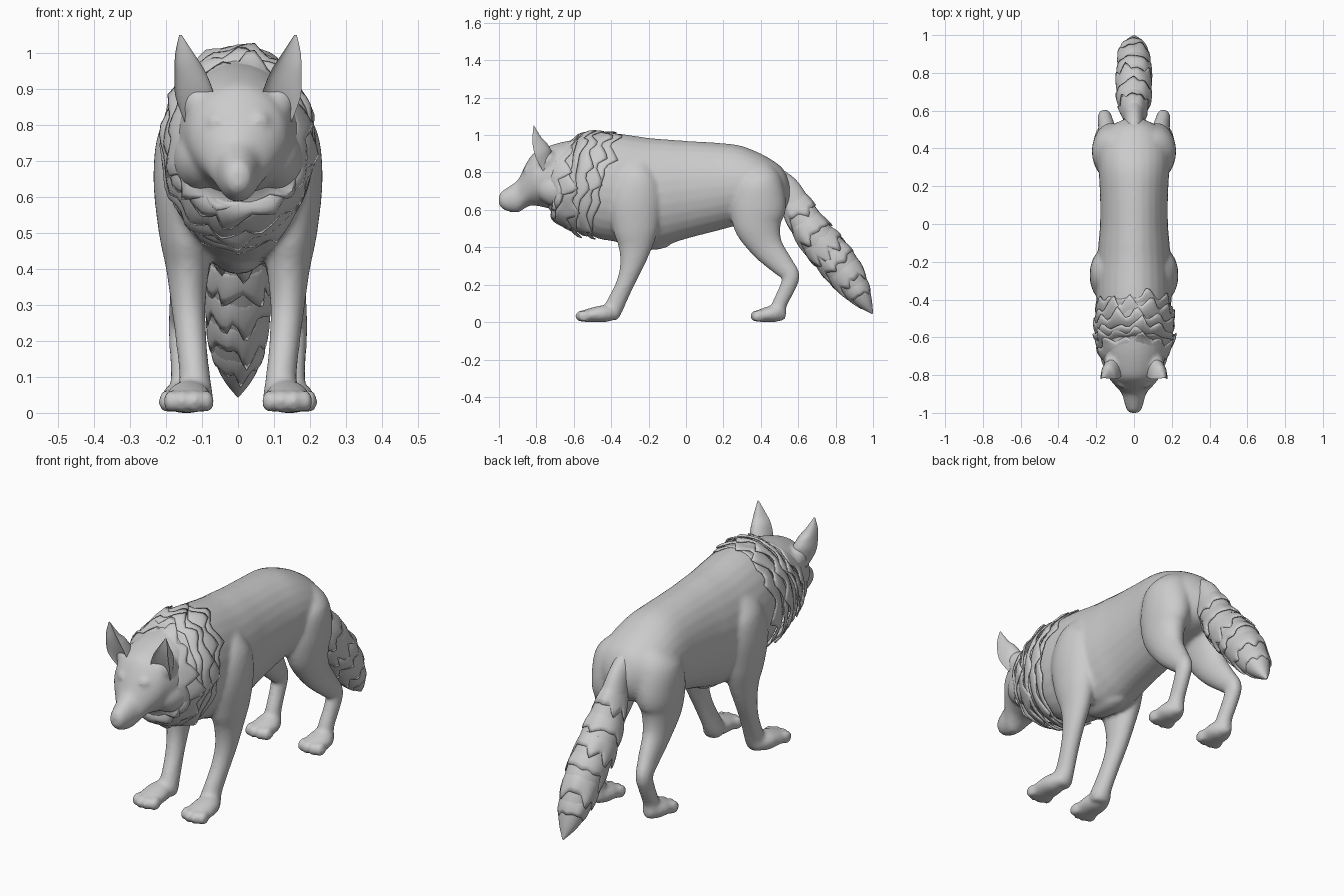
import bpy, bmesh, math, random
from mathutils import Vector

random.seed(7)
if "Cube" in bpy.data.objects:
    bpy.data.objects.remove(bpy.data.objects["Cube"])

grey = bpy.data.materials.new("fur_grey")
grey.use_nodes = True
COL = (0.6, 0.6, 0.6, 1)
grey.diffuse_color = COL
grey.node_tree.nodes["Principled BSDF"].inputs["Base Color"].default_value = COL


def sample(pts, t):
    """Smooth interpolation through stations (x, y, z, half width, half depth)."""
    t = max(0, min(t, len(pts) - 1.0001))
    i, f = int(t), t - int(t)
    a, b, c, d = (pts[max(0, min(len(pts) - 1, i + k))] for k in (-1, 0, 1, 2))
    return [0.5 * (2 * q + (r - p) * f + (2 * p - 5 * q + 4 * r - s) * f * f
                   + (3 * q - p - 3 * r + s) * f ** 3) for p, q, r, s in zip(a, b, c, d)]


def point(pts, t, ang, scale=1.0, cup=1.0, upright=False):
    """Point on the surface of the tube that runs through the stations."""
    x, y, z, rx, rd = sample(pts, t)
    up = Vector((0, 0, 1))
    if not upright:
        p0, p1 = sample(pts, t - 0.1), sample(pts, t + 0.1)
        up = Vector((0, p0[2] - p1[2], p1[1] - p0[1])).normalized()
    s = math.sin(ang)
    if s > 0:
        s *= cup
    return Vector((x + max(rx, .002) * math.cos(ang) * scale, y, z)) + up * max(rd, .002) * s * scale


def skin(name, rings, caps=True):
    """Object made of joined rings of points."""
    bm = bmesh.new()
    vs = [[bm.verts.new(p) for p in r] for r in rings]
    n = len(vs[0])
    for r0, r1 in zip(vs, vs[1:]):
        for k in range(n):
            bm.faces.new((r0[k], r0[(k + 1) % n], r1[(k + 1) % n], r1[k]))
    if caps:
        bm.faces.new(vs[0])
        bm.faces.new(vs[-1])
    bmesh.ops.recalc_face_normals(bm, faces=bm.faces)
    me = bpy.data.meshes.new(name)
    bm.to_mesh(me)
    bm.free()
    me.materials.append(grey)
    ob = bpy.data.objects.new(name, me)
    bpy.context.collection.objects.link(ob)
    return ob


def tube(name, pts, segs=28, steps=5, cup=1.0, upright=False):
    count = (len(pts) - 1) * steps
    return skin(name, [[point(pts, i / steps, math.tau * k / segs, 1, cup, upright)
                        for k in range(segs)] for i in range(count + 1)])


def blob(name, c, r):
    """Ellipsoid running along y."""
    x, y, z = c
    pts = [(x, y - r[1] * math.cos(a), z, r[0] * math.sin(a), r[2] * math.sin(a))
           for a in (math.pi * i / 6 for i in range(7))]
    return tube(name, pts, 16, 2)


def fur_layer(name, pts, t0, t1, flare, jag, segs=60, slant=0.0):
    """Flared sleeve of fur with a ragged hem of uneven pointed clumps."""
    clumps = [(random.uniform(0, 1), random.uniform(0, 1.6), random.uniform(.2, .8))
              for _ in range(segs // 5)]
    ph, rings = random.random(), []
    for j in range(5):
        f, ring = j / 4, []
        for k in range(segs):
            a = math.tau * k / segs
            u = k / 5 + ph
            size, lift, peak = clumps[int(u) % len(clumps)]
            w = u % 1
            tip = w / peak if w < peak else (1 - w) / (1 - peak)
            shift = slant * math.sin(a)
            t = t0 + shift + (t1 - t0 + jag * tip * size) * f
            sc = 0.95 + (.05 + flare * (.4 + .6 * lift * tip)) * math.sin(f * 1.9)
            ring.append(point(pts, t, a, sc))
        rings.append(ring)
    ob = skin(name, rings, False)
    ob.modifiers.new("thickness", "SOLIDIFY").thickness = 0.006
    return ob


def select(obs):
    bpy.ops.object.select_all(action="DESELECT")
    for o in obs:
        o.select_set(True)
    bpy.context.view_layer.objects.active = obs[0]


def along_y(rows):
    return [(0, *r[:2], *r[2:]) for r in rows]


# Torso and head
torso = along_y([(-.64, .77, .15, .19), (-.5, .735, .185, .275), (-.38, .72, .2, .29),
                 (-.2, .69, .195, .295), (-.1, .695, .188, .282), (0, .707, .18, .262),
                 (.15, .722, .18, .238), (.28, .732, .187, .214), (.38, .725, .187, .185),
                 (.46, .712, .167, .155), (.52, .7, .12, .118), (.56, .69, .04, .05)])
head = along_y([(-1, .652, .02, .024), (-.988, .654, .036, .044), (-.95, .657, .05, .066),
                (-.9, .672, .064, .087), (-.87, .71, .088, .107), (-.84, .746, .115, .126),
                (-.8, .768, .14, .146), (-.7, .775, .168, .178), (-.6, .765, .18, .21),
                (-.5, .75, .17, .24)])
parts = [tube("body", torso, upright=True), tube("head", head, upright=True)]

# Limbs, mirrored
front_leg = [(.12, -.22, .86, .04, .05), (.145, -.25, .78, .075, .11), (.15, -.27, .65, .085, .14),
             (.145, -.27, .5, .075, .122), (.14, -.273, .4, .06, .09), (.138, -.292, .3, .048, .062),
             (.13, -.328, .2, .043, .048), (.12, -.375, .1, .043, .05), (.12, -.4, .05, .05, .05),
             (.12, -.41, .02, .04, .04)]
hind_leg = [(.06, .37, .84, .07, .07), (.1, .385, .76, .112, .125), (.122, .385, .63, .1, .15),
            (.13, .385, .52, .08, .13), (.135, .432, .405, .058, .088), (.145, .515, .305, .045, .062),
            (.155, .56, .25, .038, .048), (.155, .545, .19, .036, .043), (.15, .502, .1, .037, .04),
            (.15, .49, .05, .045, .042), (.15, .48, .02, .04, .04)]


def paw(x, y, length, s):
    rows = [(0, .04, .02, .02), (.3, .046, .055, .044), (.6, .041, .064, .04),
            (.87, .032, .058, .03), (1, .025, .03, .014)]
    obs = [tube("paw", [(x * s, y - length * f, z, rx, rz) for f, z, rx, rz in rows])]
    for d in (-.05, -.018, .018, .05):
        reach = y - length * (.86 if abs(d) > .03 else .92)
        obs.append(blob("toe", ((x + d) * s, reach, .033), (.021, .036, .032)))
    return obs


for s in (1, -1):
    for name, pts in (("front_leg", front_leg), ("hind_leg", hind_leg)):
        parts.append(tube(name, [(p[0] * s, *p[1:]) for p in pts]))
    parts += paw(.137, -.36, .215, s) + paw(.15, .535, .172, s)
    # Brow, cheek and ear root
    parts.append(blob("brow", (.058 * s, -.83, .81), (.035, .042, .03)))
    parts.append(blob("cheek", (.1 * s, -.66, .71), (.085, .14, .1)))
    parts.append(blob("ear_root", (.11 * s, -.74, .86), (.05, .055, .06)))
parts.append(blob("chest_tuft", (0, -.2, .42), (.06, .12, .035)))

# Blend the parts into one smooth skin
select(parts)
bpy.ops.object.join()
body = bpy.context.object
rm = body.modifiers.new("blend", "REMESH")
rm.mode, rm.voxel_size = "VOXEL", 0.01
sm = body.modifiers.new("soften", "SMOOTH")
sm.factor, sm.iterations = 0.5, 9
for m in ("blend", "soften"):
    bpy.ops.object.modifier_apply(modifier=m)
low = min(v.co.z for v in body.data.vertices)
for v in body.data.vertices:
    if v.co.z < .1:
        v.co.z -= low * (1 - v.co.z / .1)
smooth = [body]

# Ears with a hollow front
ear = [(.1, -.76, .8, .045, .06), (.12, -.803, .88, .054, .09), (.134, -.82, .95, .042, .075),
       (.149, -.82, 1.0, .025, .04), (.16, -.815, 1.05, .003, .003)]
for s, side in ((1, "left"), (-1, "right")):
    smooth.append(tube(side + "_ear", [(p[0] * s, *p[1:]) for p in ear], cup=-.25))

# Bushy tail with overlapping fur
tail = [(0, .44, .79, .05, .06), (0, .53, .72, .048, .07), (0, .585, .63, .06, .08),
        (0, .665, .495, .088, .095), (0, .745, .395, .09, .1), (0, .825, .3, .088, .1),
        (0, .905, .185, .075, .076), (0, .957, .105, .046, .042), (0, .998, .045, .003, .003)]
smooth.append(tube("tail", tail))
for i in range(6):
    t = 1.7 + i * .82
    smooth.append(fur_layer("tail_fur_%d" % (i + 1), tail, t, t + .65, .13, .8, 40))

# Layered neck ruff
neck = along_y([(-.76, .765, .145, .14), (-.7, .765, .175, .185), (-.63, .75, .195, .23),
                (-.56, .742, .207, .262), (-.49, .735, .205, .277), (-.42, .725, .2, .285),
                (-.35, .715, .2, .29), (-.28, .705, .195, .29)])
for i in range(6):
    t = .5 + i * .66
    smooth.append(fur_layer("ruff_%d" % (i + 1), neck, t, t + .65, .1 - .01 * i, 1.1, 60, .3))

select(smooth)
bpy.ops.object.shade_smooth_by_angle(angle=math.radians(40))
